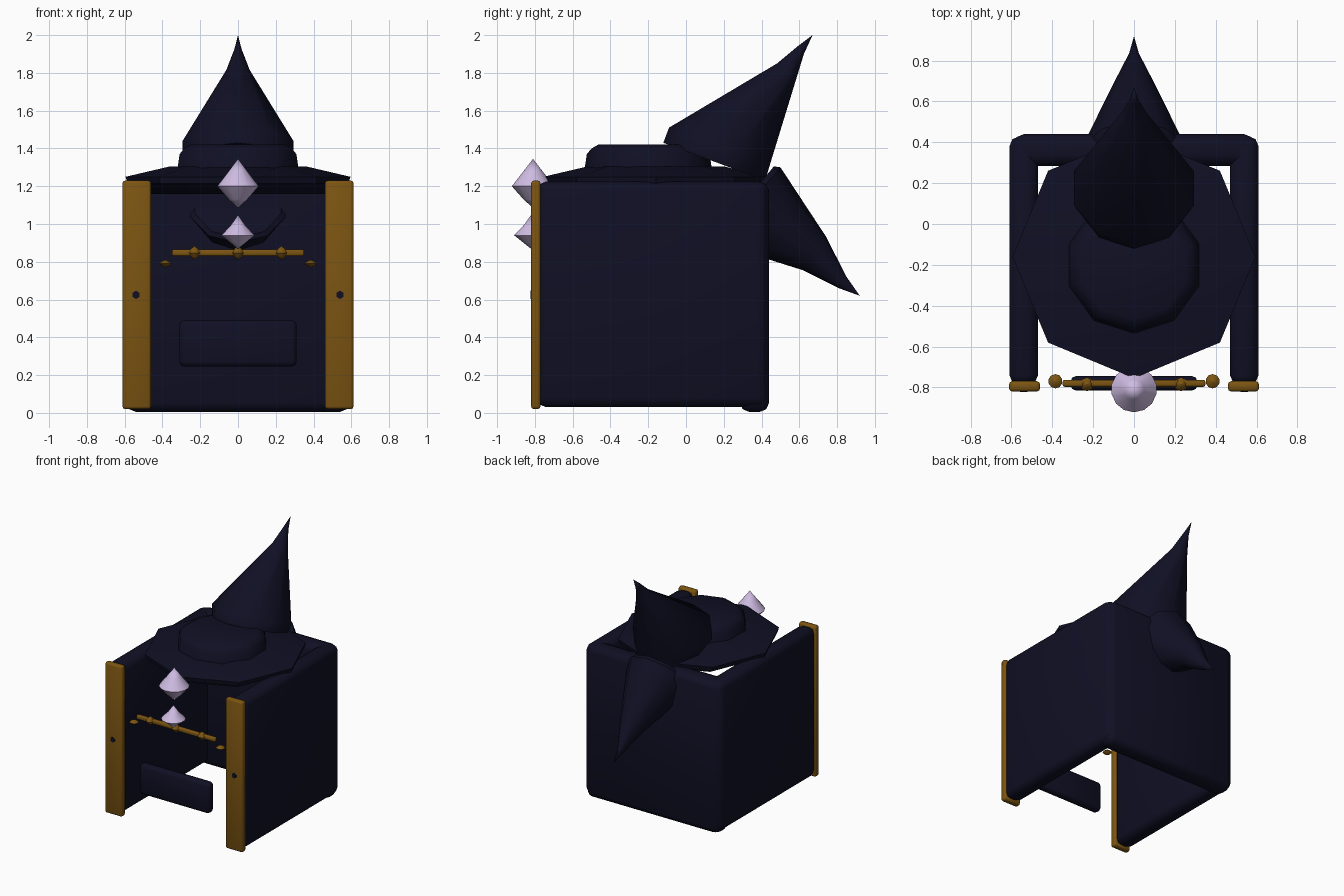
import bpy, bmesh
from math import sin, cos, pi
from mathutils import Vector

cube = bpy.data.objects.get("Cube")
if cube:
    bpy.data.objects.remove(cube, do_unlink=True)


def material(name, color):
    m = bpy.data.materials.new(name)
    m.use_nodes = True
    m.diffuse_color = (*color, 1)
    node = m.node_tree.nodes["Principled BSDF"]
    node.inputs["Base Color"].default_value = (*color, 1)
    node.inputs["Roughness"].default_value = 0.7
    return m


navy = material("midnight navy", (0.005, 0.005, 0.018))
gold = material("dark gold", (0.2, 0.09, 0.006))
lilac = material("pale lilac", (0.62, 0.5, 0.76))


def finish(bm, name, mat, angle=0.6):
    bmesh.ops.recalc_face_normals(bm, faces=bm.faces)
    mesh = bpy.data.meshes.new(name)
    bm.to_mesh(mesh)
    bm.free()
    mesh.materials.append(mat)
    ob = bpy.data.objects.new(name, mesh)
    bpy.context.collection.objects.link(ob)
    bpy.ops.object.select_all(action='DESELECT')
    ob.select_set(True)
    bpy.context.view_layer.objects.active = ob
    bpy.ops.object.shade_smooth_by_angle(angle=angle)
    return ob


def box(name, mat, lo, hi, bevel, segments=2):
    """Rounded box between two corners."""
    lo, hi = Vector(lo), Vector(hi)
    bm = bmesh.new()
    bmesh.ops.create_cube(bm, size=1)
    bmesh.ops.scale(bm, vec=hi - lo, verts=bm.verts)
    bmesh.ops.translate(bm, vec=(lo + hi) / 2, verts=bm.verts)
    bmesh.ops.bevel(bm, geom=bm.edges[:], offset=bevel, segments=segments,
                    profile=0.5, affect='EDGES')
    return finish(bm, name, mat, 0.9)


def loft(name, mat, rings, sides, x=0, angle=0.75):
    """Skin over tilted rings; each is (y, z, half width, half depth y, half depth z)."""
    bm = bmesh.new()
    loops = []
    for y, z, w, dy, dz in rings:
        steps = [2 * pi * i / sides for i in range(sides)]
        loops.append([bm.verts.new((x + w * sin(a), y - dy * cos(a), z - dz * cos(a)))
                      for a in steps])
    for a, b in zip(loops, loops[1:]):
        for i in range(sides):
            j = (i + 1) % sides
            bm.faces.new((a[i], a[j], b[j], b[i]))
    bm.faces.new(loops[0])
    bm.faces.new(loops[-1])
    bmesh.ops.remove_doubles(bm, verts=bm.verts, dist=0.0005)
    return finish(bm, name, mat, angle)


def lathe(name, mat, centre, profile, sides):
    """Upright turned shape from (radius, height) pairs."""
    x, y, z = centre
    return loft(name, mat, [(y, z + h, r, r, 0) for r, h in profile], sides, x)


# Open booth: side walls with front trims and pin holes
for side, s in (("left", 1), ("right", -1)):
    def span(a, b):
        return sorted((a * s, b * s))
    x0, x1 = span(0.47, 0.61)
    box(side + "_wall", navy, (x0, -0.79, 0.03), (x1, 0.43, 1.225), 0.05)
    x0, x1 = span(0.46, 0.612)
    box(side + "_trim", gold, (x0, -0.82, 0.02), (x1, -0.77, 1.23), 0.015)
    hole = lathe(side + "_trim_hole", navy, (0, 0, 0), [(0.022, 0), (0.022, 0.006)], 6)
    hole.rotation_euler.x = pi / 2
    hole.location = (0.54 * s, -0.817, 0.625)
    lathe(side + "_bead", gold, (0.385 * s, -0.77, 0.79),
          [(0.001, -0.02), (0.02, -0.012), (0.035, 0), (0.02, 0.012), (0.001, 0.02)], 10)

box("back_wall", navy, (-0.59, 0.285, 0.005), (0.59, 0.44, 1.225), 0.05)
box("front_bar", navy, (-0.31, -0.815, 0.245), (0.31, -0.745, 0.49), 0.025)

# Rod with three knobs
box("rod", gold, (-0.35, -0.797, 0.83), (0.35, -0.763, 0.865), 0.01)
for i, x in enumerate((-0.23, 0, 0.23)):
    lathe("rod_knob_%d" % (i + 1), gold, (x, -0.785, 0.847),
          [(0.001, -0.036), (0.022, -0.02), (0.034, 0), (0.022, 0.02), (0.001, 0.036)], 8)

# Floating crystals
lathe("upper_crystal", lilac, (0, -0.81, 1.2),
      [(0, -0.115), (0.05, -0.07), (0.112, 0), (0.05, 0.08), (0, 0.145)], 14)
lathe("lower_crystal", lilac, (0, -0.82, 0.94),
      [(0, -0.072), (0.04, -0.04), (0.09, 0), (0.04, 0.052), (0, 0.108)], 14)

# Wide brim and low crown
lathe("brim", navy, (0, -0.16, 0),
      [(0.48, 1.16), (0.585, 1.215), (0.595, 1.25), (0.36, 1.305)], 8)
lathe("crown", navy, (0, -0.2, 0),
      [(0.34, 1.27), (0.325, 1.37), (0.3, 1.4), (0.265, 1.42)], 10)

# Swept-back hat point and drooping rear point
loft("hat_point", navy,
     [(0.15, 1.33, 0.29, 0.27, -0.1), (0.175, 1.405, 0.31, 0.265, -0.105),
      (0.53, 1.80, 0.065, 0.048, -0.05), (0.607, 1.92, 0.02, 0.017, -0.02),
      (0.67, 2.0, 0, 0, 0)], 10)
loft("rear_point", navy,
     [(0.31, 1.115, 0.24, 0.155, 0.19), (0.33, 1.10, 0.265, 0.17, 0.2),
      (0.68, 0.845, 0.10, 0.06, 0.09), (0.83, 0.69, 0.025, 0.02, 0.03),
      (0.92, 0.62, 0, 0, 0)], 10)
